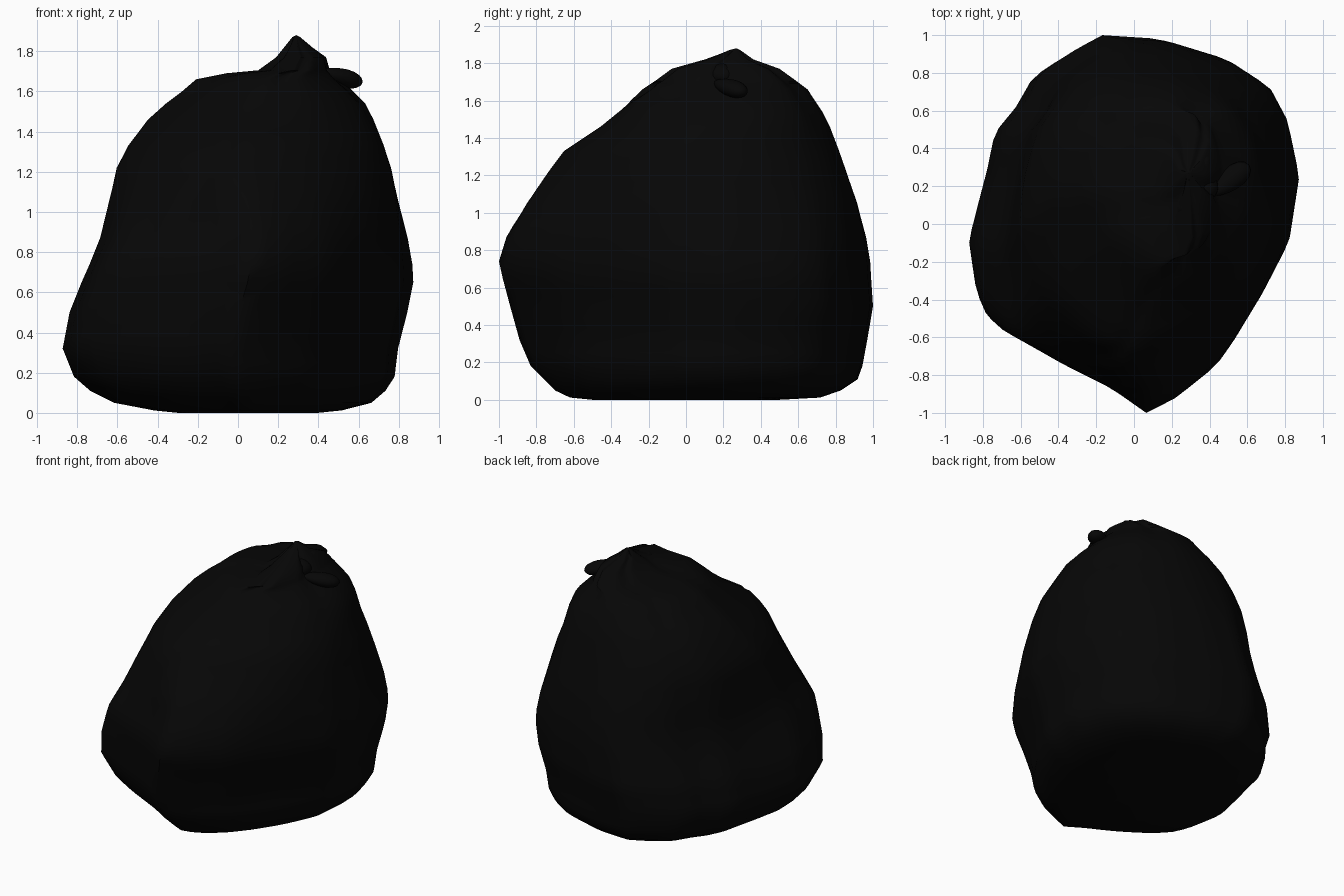
import bpy, bmesh, math
from mathutils import Vector, Euler

if "Cube" in bpy.data.objects:
    bpy.data.objects.remove(bpy.data.objects["Cube"])

black = bpy.data.materials.new("black plastic")
black.diffuse_color = (0.002, 0.002, 0.002, 1)
black.use_nodes = True
black.node_tree.nodes["Principled BSDF"].inputs["Base Color"].default_value = black.diffuse_color

# Plan outline of the bag, seen from above
PLAN = [(0, -1), (.17, -.92), (.4, -.75), (.5, -.62), (.67, -.36), (.82, -.09), (.875, .25),
        (.81, .55), (.71, .73), (.47, .88), (.13, .98), (-.18, 1), (-.36, .9), (-.52, .79),
        (-.61, .62), (-.73, .47), (-.77, .26), (-.875, -.14), (-.84, -.41), (-.8, -.54),
        (-.74, -.6), (-.48, -.74), (-.2, -.87)]
# Height, x min, x max, y min, y max, roundness
RINGS = [(.0, -.3, .4, -.5, .5, .4), (.012, -.42, .52, -.62, .72, .3),
         (.05, -.62, .67, -.70, .83, .25), (.11, -.74, .74, -.76, .92, .2),
         (.18, -.82, .785, -.83, .945, .15), (.32, -.875, .8, -.89, .97, .05),
         (.5, -.84, .845, -.94, 1, 0), (.65, -.78, .875, -.98, .99, 0),
         (.74, -.74, .87, -1, .985, 0), (.87, -.69, .85, -.96, .965, .15),
         (1.05, -.65, .81, -.87, .92, .45), (1.22, -.61, .77, -.75, .86, .7),
         (1.33, -.55, .73, -.66, .82, .85), (1.46, -.45, .68, -.47, .77, .9),
         (1.54, -.36, .64, -.38, .73, .9), (1.6, -.28, .58, -.32, .69, .9),
         (1.66, -.21, .51, -.24, .65, .9), (1.69, -.06, .48, -.2, .61, .9),
         (1.705, .1, .46, -.17, .59, .9), (1.77, .19, .44, -.08, .5, .9),
         (1.82, .23, .37, .1, .36, 1), (1.87, .27, .31, .24, .29, 1)]
# Creases as x, z paths on the front of the bag
CREASES = [[(.03, .95), (-.04, 1.32), (.08, 1.53), (.22, 1.66)],
           [(-.26, 1.0), (-.16, 1.18), (-.04, 1.32)]]
N = 72


def plan_point(angle):
    """Where a ray at this angle meets the plan outline."""
    d = Vector((math.cos(angle), math.sin(angle)))
    for a, b in zip(PLAN, PLAN[1:] + PLAN[:1]):
        a, b = Vector(a), Vector(b)
        ca, cb = d.cross(a), d.cross(b)
        if ca <= 1e-9 < cb + 1e-9 and d.dot(a + b) > 0:
            return a.lerp(b, ca / (ca - cb)) if ca != cb else a
    return d


def crease_distance(x, z):
    best = 9
    p = Vector((x, z))
    for path in CREASES:
        for a, b in zip(path, path[1:]):
            a, b = Vector(a), Vector(b)
            t = max(0, min(1, (p - a).dot(b - a) / (b - a).length_squared))
            best = min(best, (p - a.lerp(b, t)).length)
    return best


def finish(bm, name, angle=60):
    bmesh.ops.recalc_face_normals(bm, faces=bm.faces)
    mesh = bpy.data.meshes.new(name)
    bm.to_mesh(mesh)
    bm.free()
    ob = bpy.data.objects.new(name, mesh)
    bpy.context.collection.objects.link(ob)
    mesh.materials.append(black)
    bpy.context.view_layer.objects.active = ob
    ob.select_set(True)
    bpy.ops.object.shade_smooth_by_angle(angle=math.radians(angle))
    ob.select_set(False)
    return ob


# Bag body: lofted rings, gathered into folds towards the knot
rows = [RINGS[0]]
for a, b in zip(RINGS, RINGS[1:]):
    steps = max(1, round((b[0] - a[0]) / .06))
    rows += [tuple(u + (v - u) * k / steps for u, v in zip(a, b)) for k in range(1, steps + 1)]
bm = bmesh.new()
loops = []
for z, x0, x1, y0, y1, soft in rows:
    loop = []
    for i in range(N):
        t = -math.pi / 2 + 2 * math.pi * i / N
        p = plan_point(t)
        c, s = math.cos(t), math.sin(t)
        # Flatter towards the front left, fuller at the back
        power = .9 if s > 0 else (1.4 if c < 0 else 1.1)
        e = Vector((.875 * math.copysign(abs(c) ** power, c), math.copysign(abs(s) ** power, s)))
        p = p.lerp(e, soft)
        x = (x0 + x1) / 2 + p.x / .875 * (x1 - x0) / 2
        y = (y0 + y1) / 2 + p.y * (y1 - y0) / 2
        x -= .12 * max(0, 1 - abs(z - 1.25) / .35) * max(0, -p.y) ** 3
        gather = max(0, min(1, (z - 1.35) / .35))
        pull = .03 * gather * max(0, math.cos(5 * t + .6)) ** 2
        if y < .1:
            pull += .025 * math.exp(-(crease_distance(x, z) / .035) ** 2)
        inward = Vector((.3 - x, .2 - y)).normalized() * min(pull, .2 * (x1 - x0))
        loop.append(bm.verts.new((x + inward.x, y + inward.y, z)))
    loops.append(loop)
for lo, hi in zip(loops, loops[1:]):
    for i in range(N):
        j = (i + 1) % N
        bm.faces.new((lo[i], lo[j], hi[j], hi[i]))
for loop, tip in ((loops[0], (.05, 0, 0)), (loops[-1], (.29, .27, 1.88))):
    v = bm.verts.new(tip)
    for i in range(N):
        bm.faces.new((loop[i], loop[(i + 1) % N], v))
finish(bm, "bag_body")


# Knot and loose ends: flattened, tapered lobes
def lobe(name, centre, size, rot, taper=0):
    bm = bmesh.new()
    bmesh.ops.create_uvsphere(bm, u_segments=16, v_segments=10, radius=1)
    r = Euler([math.radians(a) for a in rot]).to_matrix()
    for v in bm.verts:
        k = 1 + taper * v.co.x
        p = Vector((v.co.x * size[0], v.co.y * size[1] * k, v.co.z * size[2] * k))
        v.co = r @ p + Vector(centre)
    finish(bm, name)


lobe("loose_end", (.51, .235, 1.67), (.13, .06, .045), (0, 12, 38), .25)
lobe("knot", (.36, .19, 1.74), (.09, .08, .06), (0, 10, 30))
lobe("knot_fold_front", (.27, .1, 1.76), (.07, .035, .045), (0, -25, 60))
lobe("knot_fold_back", (.36, .32, 1.77), (.08, .05, .04), (0, 10, 80))
